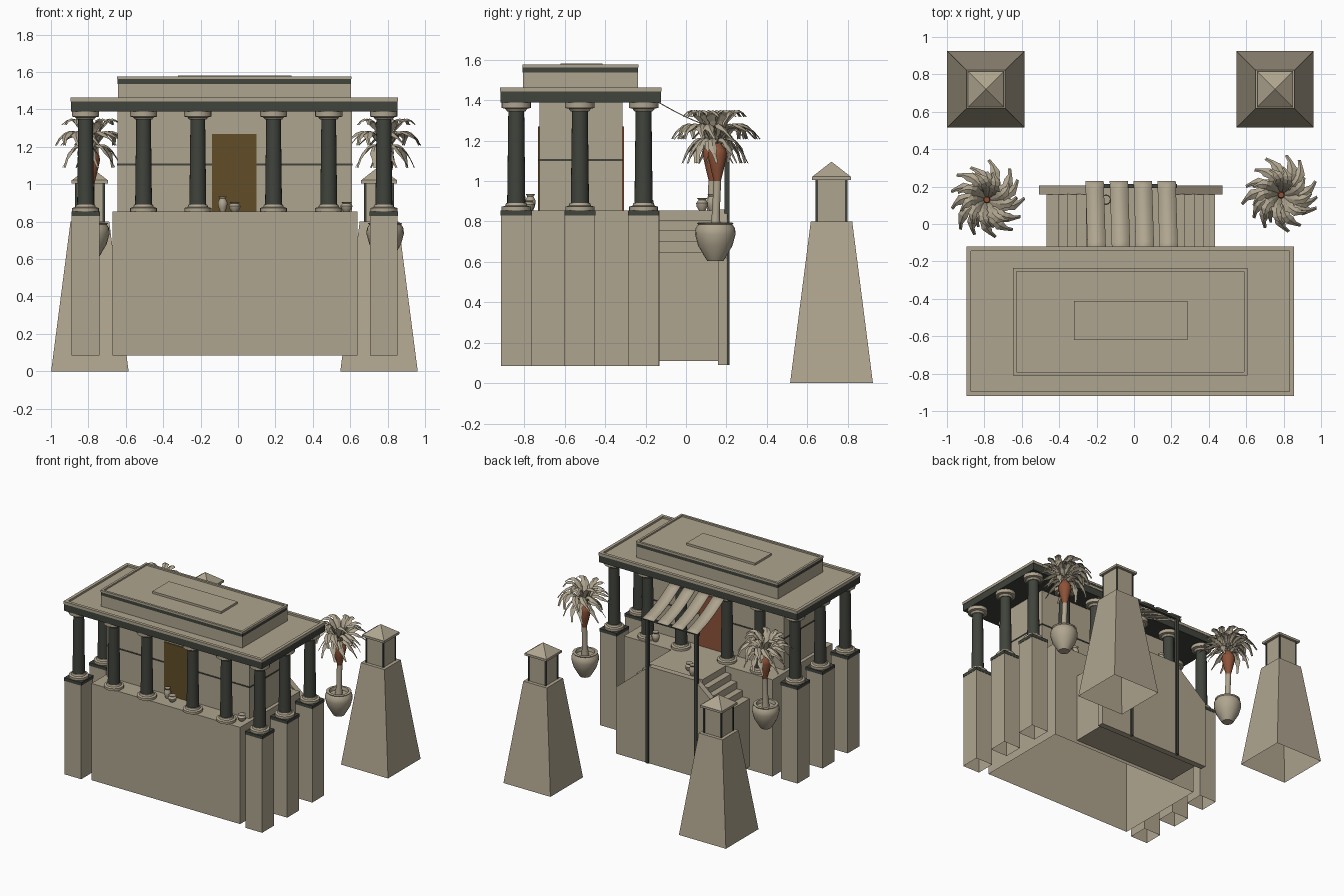
import bpy, bmesh, math, random

if "Cube" in bpy.data.objects:
    bpy.data.objects.remove(bpy.data.objects["Cube"])
random.seed(4)


def material(name, rgb):
    m = bpy.data.materials.new(name)
    m.diffuse_color = (*rgb, 1)
    m.use_nodes = True
    m.node_tree.nodes["Principled BSDF"].inputs["Base Color"].default_value = m.diffuse_color
    return m


STONE = material("sandstone", (0.43, 0.375, 0.275))
DARK = material("dark_stone", (0.052, 0.056, 0.045))
OLIVE = material("door_bronze", (0.12, 0.075, 0.02))
RED = material("red_brown", (0.27, 0.085, 0.04))


def finish(name, bm, mat, smooth=False):
    bmesh.ops.recalc_face_normals(bm, faces=bm.faces)
    me = bpy.data.meshes.new(name)
    bm.to_mesh(me)
    bm.free()
    me.materials.append(mat)
    ob = bpy.data.objects.new(name, me)
    bpy.context.collection.objects.link(ob)
    if smooth:
        for o in bpy.context.selected_objects:
            o.select_set(False)
        ob.select_set(True)
        bpy.context.view_layer.objects.active = ob
        bpy.ops.object.shade_smooth_by_angle(angle=math.radians(40))
    return ob


def box(name, x, y, z, mat=STONE, hollow=False, rim=0, sink=0, taper=1.0):
    """Box from ranges; optional open bottom, sunken top with a rim, tapered top."""
    bm = bmesh.new()
    bmesh.ops.create_cube(bm, size=1)
    cx, cy = sum(x) / 2, sum(y) / 2
    for v in bm.verts:
        k = taper if v.co.z > 0 else 1
        v.co = (cx + v.co.x * (x[1] - x[0]) * k, cy + v.co.y * (y[1] - y[0]) * k,
                z[1] if v.co.z > 0 else z[0])
    bm.normal_update()
    top = max(bm.faces, key=lambda f: f.calc_center_median().z)
    low = min(bm.faces, key=lambda f: f.calc_center_median().z)
    if rim:
        bmesh.ops.inset_region(bm, faces=[top], thickness=rim)
        r = bmesh.ops.extrude_discrete_faces(bm, faces=[top])
        for v in r["faces"][0].verts:
            v.co.z -= sink
    if hollow:
        bmesh.ops.delete(bm, geom=[low], context='FACES_ONLY')
    return finish(name, bm, mat)


def around(c, h):
    return (c - h, c + h)


def lathe(name, profile, at, mat=STONE, sides=20, lean=(0, 0)):
    """Turn an (r, z) profile around a vertical axis."""
    bm = bmesh.new()
    z0, z1 = profile[0][1], profile[-1][1]
    rings = []
    for r, z in profile:
        t = (z - z0) / ((z1 - z0) or 1)
        rings.append([bm.verts.new((at[0] + lean[0] * t + r * math.cos(2 * math.pi * i / sides),
                                    at[1] + lean[1] * t + r * math.sin(2 * math.pi * i / sides), z))
                      for i in range(sides)])
    for a, b in zip(rings, rings[1:]):
        for i in range(sides):
            j = (i + 1) % sides
            bm.faces.new((a[i], a[j], b[j], b[i]))
    bm.faces.new(rings[0])
    bm.faces.new(rings[-1])
    return finish(name, bm, mat, True)


def extrude_xz(name, pts, y, mat=STONE):
    """Extrude an x-z outline along y."""
    bm = bmesh.new()
    f = bm.faces.new([bm.verts.new((px, y[0], pz)) for px, pz in pts])
    r = bmesh.ops.extrude_face_region(bm, geom=[f])
    for v in r["geom"]:
        if isinstance(v, bmesh.types.BMVert):
            v.co.y = y[1]
    return finish(name, bm, mat)


CX = -0.017          # centre line of the building
COL_X = [-0.815, -0.505, -0.215, 0.19, 0.485, 0.78]
COL_Y = [-0.84, -0.525, -0.21]

# podium and cella
box("podium", (-0.672, 0.638), (-0.885, -0.13), (0.085, 0.855), hollow=True)
box("cella", (-0.645, 0.61), (-0.725, -0.315), (0.855, 1.4))
for side, (a, b) in enumerate([(-0.648, -0.14), (0.10, 0.613)]):
    box("wall_band", (a, b), (-0.729, -0.311), (1.1, 1.11), DARK)
box("front_door", (-0.138, 0.098), (-0.733, -0.725), (0.855, 1.27), OLIVE)
box("back_door", (-0.138, 0.098), (-0.315, -0.306), (0.855, 1.27), RED)

# roof with rims and raised middle
box("roof_band", (-0.893, 0.853), (-0.917, -0.123), (1.388, 1.442), DARK)
box("roof_rim", (-0.895, 0.856), (-0.92, -0.12), (1.442, 1.463), rim=0.035, sink=0.015)
box("upper_roof", (-0.642, 0.603), (-0.807, -0.238), (1.448, 1.536))
box("upper_roof_band", (-0.643, 0.604), (-0.808, -0.237), (1.536, 1.562), DARK)
box("upper_roof_rim", (-0.646, 0.607), (-0.81, -0.235), (1.562, 1.577), rim=0.025, sink=0.012)
box("roof_panel", (-0.32, 0.285), (-0.62, -0.412), (1.56, 1.582))

# columns all round, with piers under the outer ones
for x in COL_X:
    for y in COL_Y:
        outer = abs(x - CX) > 0.7
        if y == COL_Y[1] and not outer:
            continue
        lathe("column_base", [(0.072, 0.855), (0.072, 0.873), (0.055, 0.878), (0.05, 0.892)], (x, y))
        lathe("column_shaft", [(0.045, 0.89), (0.039, 1.365)], (x, y), DARK)
        lathe("column_capital", [(0.045, 1.345), (0.055, 1.358), (0.073, 1.362), (0.073, 1.39)], (x, y))
        if outer:
            box("pier", around(x, 0.074), around(y, 0.075), (0.085, 0.83), hollow=True)
            box("pier_band", around(x, 0.076), around(y, 0.077), (0.83, 0.855), DARK)

# rear terrace with steps falling to both sides, and its sloped outer wall
half = []
for i, z in enumerate([0.855, 0.805, 0.755, 0.705, 0.65]):
    half += [(0.20 + 0.0625 * i if i else 0.0, z), (0.2625 + 0.0475 * i, z)]
stair = [(0.0, 0.855)]
edges = [0.24, 0.29, 0.34, 0.39, 0.45]
for e, z, nz in zip(edges, [0.855, 0.805, 0.755, 0.70, 0.65], [0.805, 0.755, 0.70, 0.65, 0.11]):
    stair += [(e, z), (e, nz)]
outline = [(CX + a, b) for a, b in stair[1:]] + [(CX - a, b) for a, b in reversed(stair[1:])]
extrude_xz("terrace_steps", outline, (-0.131, 0.16))
wall = [(0.49, 0.09), (0.49, 0.62), (0.2, 0.86)]
extrude_xz("terrace_wall", [(CX + a, b) for a, b in wall] + [(CX - a, b) for a, b in reversed(wall)],
           (0.158, 0.205))

# awning: posts, bar and cloth strips
for x in (-0.235, 0.195):
    box("awning_post", around(x, 0.012), around(0.203, 0.012), (0.09, 1.245), DARK)
box("awning_bar", (-0.26, 0.23), around(0.203, 0.01), (1.225, 1.245), DARK)
for x in (-0.205, -0.075, 0.053, 0.18):
    bm = bmesh.new()
    rows = []
    for i in range(9):
        t = i / 8
        y, z = -0.14 + 0.37 * t, 1.395 - 0.15 * t - 0.02 * math.sin(math.pi * t)
        rows.append([bm.verts.new((x + s * 0.049 + 0.012 * (0.5 - t), y, z)) for s in (-1, 1)])
    for a, b in zip(rows, rows[1:]):
        bm.faces.new((a[0], a[1], b[1], b[0]))
    cloth = finish("awning_strip", bm, STONE, True)
    cloth.modifiers.new("thickness", 'SOLIDIFY').thickness = 0.005

# tapered towers with lanterns
for x in (-0.792, 0.754):
    y = 0.72
    box("tower", around(x, 0.207), around(y, 0.205), (0, 0.8), hollow=True, taper=0.5)
    box("tower_lantern", around(x, 0.076), around(y, 0.076), (0.8, 1.01))
    for sx in (-1, 1):
        for sy in (-1, 1):
            box("lantern_post", around(x + sx * 0.074, 0.006), around(y + sy * 0.074, 0.006),
                (0.8, 1.01), DARK)
    box("lantern_eave", around(x, 0.097), around(y, 0.097), (1.005, 1.022))
    box("lantern_roof", around(x, 0.095), around(y, 0.095), (1.022, 1.095), taper=0.01)


def fronds(name, c, count, reach, z0, peak, end, swirl, width, phase):
    """Ring of curved ridged leaves with ragged edges."""
    bm = bmesh.new()
    for k in range(count):
        a0 = phase + 2 * math.pi * k / count + random.uniform(-0.12, 0.12)
        R = reach * random.uniform(0.9, 1.02)
        rows, n = [], 7
        for i in range(n + 1):
            t = i / n
            r, a = 0.012 + (R - 0.012) * t, a0 + swirl * t * t
            z = (1 - t) ** 2 * z0 + 2 * t * (1 - t) * peak + t * t * end
            w = width * math.sin(math.pi * (0.12 + 0.8 * t)) * (1.2 if i % 2 else 0.8)
            d = a + swirl * t
            x, y = c[0] + r * math.cos(a), c[1] + r * math.sin(a)
            rows.append([bm.verts.new((x - s * w * math.sin(d), y + s * w * math.cos(d),
                                       z - abs(s) * w * 0.5)) for s in (-1, 0, 1)])
        for p, q in zip(rows, rows[1:]):
            for j in (0, 1):
                bm.faces.new((p[j], p[j + 1], q[j + 1], q[j]))
    finish(name, bm, STONE)


# potted palms
for x, y in ((-0.787, 0.13), (0.787, 0.155)):
    p = (x, y - 0.01)
    lathe("palm_pot", [(0.04, 0.605), (0.05, 0.62), (0.085, 0.68), (0.1, 0.735), (0.098, 0.765),
                       (0.085, 0.785), (0.092, 0.793), (0.07, 0.795), (0.065, 0.77)], p)
    lathe("palm_trunk", [(0.027, 0.77), (0.02, 0.85), (0.02, 1.0)], p, sides=10, lean=(0, 0.01))
    lathe("palm_heart", [(0.012, 0.975), (0.034, 1.06), (0.05, 1.13), (0.045, 1.155), (0.025, 1.18),
                         (0.015, 1.24)], (x, y), RED, 10)
    fronds("upper_fronds", (x, y), 9, 0.16, 1.2, 1.42, 1.32, 0.5, 0.026, 0.2)
    fronds("middle_fronds", (x, y), 13, 0.212, 1.19, 1.37, 1.21, 0.5, 0.027, 0.0)
    fronds("lower_fronds", (x, y), 9, 0.165, 1.18, 1.28, 1.09, 0.4, 0.022, 0.4)

# small vases on the podium and terrace
for x, y, r, h in ((-0.082, -0.77, 0.026, 0.08), (-0.018, -0.8, 0.032, 0.05), (0.58, -0.78, 0.032, 0.05),
                   (0.4, -0.19, 0.03, 0.075), (-0.085, 0.08, 0.03, 0.06), (-0.15, 0.13, 0.028, 0.08)):
    lathe("vase", [(r * 0.55, 0.855), (r * 0.9, 0.855 + h * 0.3), (r, 0.855 + h * 0.6),
                   (r * 0.6, 0.855 + h * 0.85), (r * 0.85, 0.855 + h)], (x, y), sides=12)
